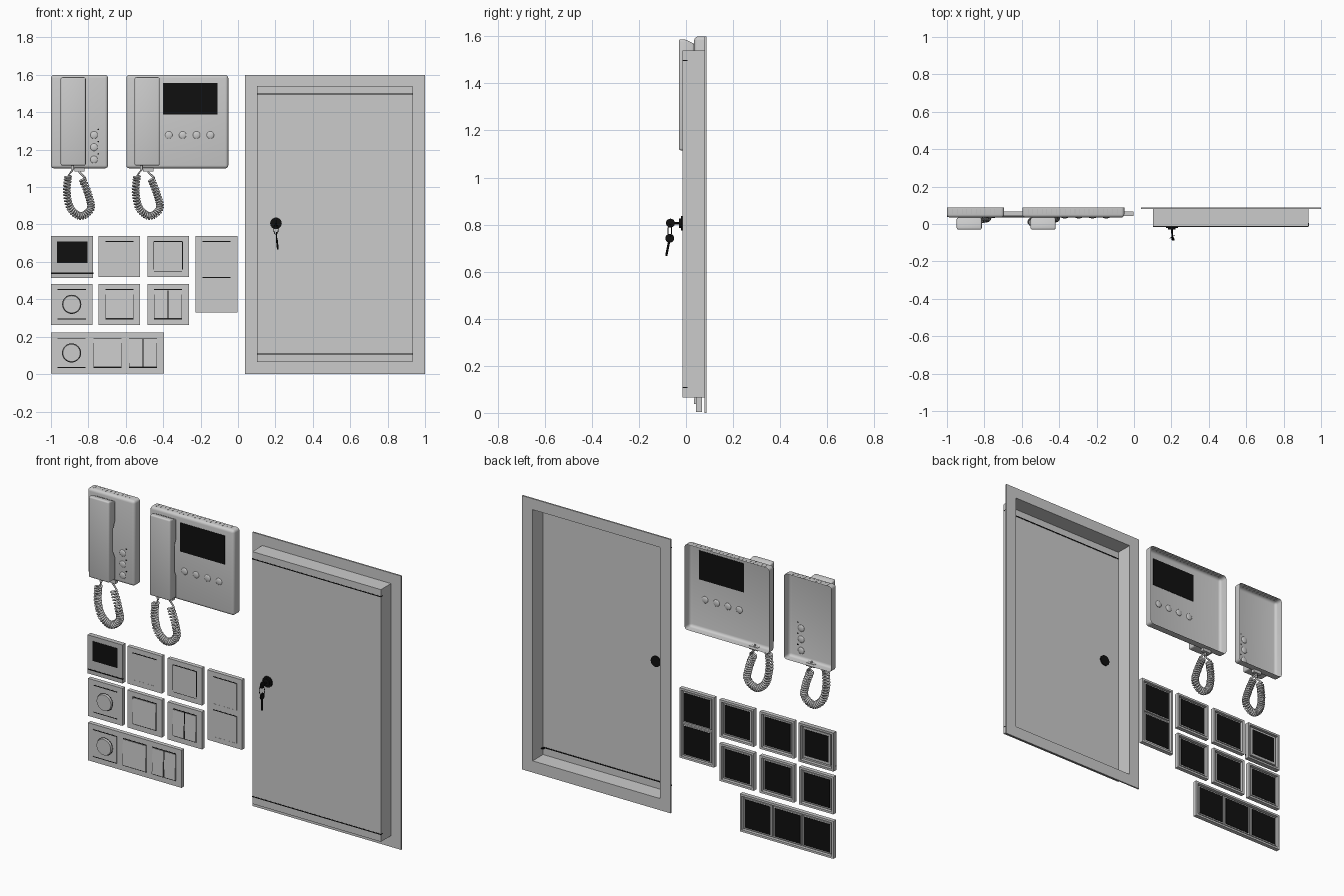
import bpy, bmesh, math
from mathutils import Vector

if "Cube" in bpy.data.objects:
    bpy.data.objects.remove(bpy.data.objects["Cube"])


def mat(name, v):
    m = bpy.data.materials.new(name)
    m.diffuse_color = (v, v, v, 1)
    m.use_nodes = True
    m.node_tree.nodes["Principled BSDF"].inputs["Base Color"].default_value = m.diffuse_color
    return m


BLACK, DARK = mat("black", 0.005), mat("dark_grey", 0.5)


def finish(name, bm, m=None, smooth=False):
    bmesh.ops.recalc_face_normals(bm, faces=bm.faces)
    me = bpy.data.meshes.new(name)
    bm.to_mesh(me)
    bm.free()
    ob = bpy.data.objects.new(name, me)
    bpy.context.collection.objects.link(ob)
    if m:
        me.materials.append(m)
    if smooth:
        bpy.ops.object.select_all(action='DESELECT')
        ob.select_set(True)
        bpy.context.view_layer.objects.active = ob
        bpy.ops.object.shade_smooth_by_angle(angle=math.radians(40))
    return ob


def box(name, x0, x1, y0, y1, z0, z1, m=None, open_back=False, bevel=0, tilt=0):
    bm = bmesh.new()
    bmesh.ops.create_cube(bm, size=1)
    for v in bm.verts:
        low_front = v.co.y < 0 and v.co.z < 0
        v.co = (x0 if v.co.x < 0 else x1, y0 if v.co.y < 0 else y1, z0 if v.co.z < 0 else z1)
        if low_front:
            v.co.y -= tilt
    if open_back:
        bmesh.ops.delete(bm, geom=[f for f in bm.faces if f.normal.y > 0.9], context='FACES')
    if bevel:
        edges = [e for e in bm.edges if not e.is_boundary]
        bmesh.ops.bevel(bm, geom=edges, offset=bevel, segments=4, profile=0.5, affect='EDGES')
    return finish(name, bm, m, bevel > 0)


def rod(name, a, b, r, m=None, seg=32, r2=None):
    a, b = Vector(a), Vector(b)
    bm = bmesh.new()
    bmesh.ops.create_cone(bm, cap_ends=True, segments=seg, radius1=r,
                          radius2=r if r2 is None else r2, depth=(b - a).length)
    q = (b - a).to_track_quat('Z', 'Y')
    for v in bm.verts:
        v.co = q @ v.co + (a + b) / 2
    return finish(name, bm, m, True)


def cut(ob, cutter):
    mod = ob.modifiers.new("cut", 'BOOLEAN')
    mod.operation, mod.solver, mod.object = 'DIFFERENCE', 'EXACT', cutter
    with bpy.context.temp_override(object=ob, active_object=ob):
        bpy.ops.object.modifier_apply(modifier=mod.name)
    bpy.data.objects.remove(cutter)


def wire(name, pts, r, m=None, res=1, cyclic=False):
    cu = bpy.data.curves.new(name, 'CURVE')
    cu.dimensions, cu.bevel_depth, cu.bevel_resolution = '3D', r, res
    cu.use_fill_caps = True
    sp = cu.splines.new('POLY')
    sp.points.add(len(pts) - 1)
    for p, co in zip(sp.points, pts):
        p.co = (*co, 1)
    sp.use_cyclic_u, sp.use_smooth = cyclic, True
    ob = bpy.data.objects.new(name, cu)
    bpy.context.collection.objects.link(ob)
    if m:
        cu.materials.append(m)
    return ob


# ---- cabinet: flange ring, protruding open-backed box, lock ----
flange = box("cabinet_flange", 0.037, 1.0, 0.079, 0.088, 0, 1.6)
cut(flange, box("opening", 0.105, 0.931, 0.0, 0.2, 0.068, 1.536))
box("cabinet_door_box", 0.102, 0.934, -0.014, 0.08, 0.065, 1.539, open_back=True)
for z in (0.108, 1.497):
    box("door_gap", 0.1015, 0.93, -0.0148, -0.012, z - 0.003, z + 0.003, BLACK)
    box("hinge_slot", 0.92, 0.935, -0.0145, 0.006, z - 0.002, z + 0.002, BLACK)
LX, LZ = 0.203, 0.806
rod("lock_rim", (LX, -0.008, LZ), (LX, -0.022, LZ), 0.031, BLACK)
rod("lock_barrel", (LX, -0.022, LZ), (LX, -0.03, LZ), 0.02, BLACK)


def key(tag, c, tip):
    c, tip = Vector(c), Vector(tip)
    d = (tip - c).normalized()
    rod("key_bow_" + tag, c - Vector((0.003, 0, 0)), c + Vector((0.003, 0, 0)), 0.019, BLACK, 20)
    rod("key_blade_" + tag, c + d * 0.015, tip, 0.005, BLACK, 8)


key("inserted", (LX, -0.066, LZ), (LX, -0.02, LZ))
key("spare", (LX + 0.002, -0.069, 0.742), (LX + 0.01, -0.084, 0.668))
ring = [(LX + 0.012 * math.cos(a), -0.069 + 0.008 * math.cos(a), 0.774 + 0.026 * math.sin(a))
        for a in (i * math.tau / 24 for i in range(24))]
wire("key_ring", ring, 0.002, BLACK, cyclic=True)


# ---- intercom phones ----
def handset(x0, x1):
    prof = [(-0.03, 1.115), (-0.03, 1.588), (0.0, 1.585), (0.034, 1.568), (0.034, 1.46),
            (0.016, 1.42), (0.016, 1.28), (0.034, 1.24), (0.034, 1.115)]
    bm = bmesh.new()
    f = bm.faces.new([bm.verts.new((x0, y, z)) for y, z in prof])
    r = bmesh.ops.extrude_face_region(bm, geom=[f])
    for v in r['geom']:
        if isinstance(v, bmesh.types.BMVert):
            v.co.x = x1
    bmesh.ops.recalc_face_normals(bm, faces=bm.faces)
    edges = [e for e in bm.edges if e.calc_face_angle(0) > 1.2]
    bmesh.ops.bevel(bm, geom=edges, offset=0.009, segments=3, profile=0.5, affect='EDGES')
    finish("handset", bm, smooth=True)


def coil_cord(dx):
    ctrl = [Vector((x + dx, y, z)) for x, y, z in (
        (-0.905, 0.005, 1.09), (-0.908, 0.008, 1.06), (-0.915, 0.012, 0.97), (-0.895, 0.018, 0.885),
        (-0.84, 0.024, 0.845), (-0.787, 0.03, 0.885), (-0.80, 0.035, 0.96),
        (-0.832, 0.04, 1.045), (-0.84, 0.045, 1.08))]
    path = []
    for p0, p1, p2, p3 in zip(ctrl, ctrl[1:], ctrl[2:], ctrl[3:]):
        for i in range(60):
            t = i / 60
            path.append(0.5 * (2 * p1 + (p2 - p0) * t + (2 * p0 - 5 * p1 + 4 * p2 - p3) * t * t
                               + (3 * p1 - p0 - 3 * p2 + p3) * t ** 3))
    pts = [Vector((-0.885 + dx, 0.0, 1.12)), Vector((-0.885 + dx, 0.0, 1.09))]
    for i in range(len(path) - 1):
        t = (path[i + 1] - path[i]).normalized()
        n = (Vector((0, 1, 0)) - t * t.y).normalized()
        a = i * math.tau / 10
        pts.append(path[i] + 0.017 * (math.cos(a) * n + math.sin(a) * t.cross(n)))
    pts += [Vector((-0.848 + dx, 0.05, 1.08)), Vector((-0.848 + dx, 0.05, 1.11))]
    wire("coiled_cord", pts, 0.0055)
    box("cord_plug", -0.875 + dx, -0.82 + dx, 0.04, 0.062, 1.082, 1.102)
    rod("handset_plug", (-0.885 + dx, 0, 1.118), (-0.885 + dx, 0, 1.095), 0.008, seg=12)


def bump(x, z, r=0.02):
    bm = bmesh.new()
    bmesh.ops.create_uvsphere(bm, u_segments=20, v_segments=10, radius=r)
    for v in bm.verts:
        v.co = (v.co.x + x, v.co.y * 0.3 + 0.036, v.co.z + z)
    finish("call_button", bm, smooth=True)


for x0, x1, hx, dx in ((-1.0, -0.695, -0.948, 0), (-0.597, -0.052, -0.553, 0.368)):
    box("phone_body", x0, x1, 0.035, 0.087, 1.1, 1.599, open_back=True, bevel=0.016)
    handset(hx, hx + 0.134)
    coil_cord(dx)
    n = int((x1 - x0 - 0.06) / 0.025)
    for i in range(n + 1):
        x = x0 + 0.03 + i * 0.025
        box("vent_slot", x, x + 0.003, 0.053, 0.08, 1.596, 1.6, DARK)
for z in (1.278, 1.213, 1.147):
    bump(-0.77, z)
    rod("indicator", (-0.747, 0.033, z + 0.03), (-0.747, 0.036, z + 0.03), 0.004, BLACK, 12)
for i in range(4):
    bump(-0.37 + i * 0.074, 1.278)
box("phone_screen", -0.4, -0.11, 0.0335, 0.037, 1.388, 1.557, BLACK)


# ---- wall plates ----
F = 0.043  # plate front


def plate(x0, x1, z0, z1, modules):
    p = box("wall_plate", x0, x1, F, 0.067, z0, z1)
    cut(p, box("c", x0 + 0.012, x1 - 0.012, F + 0.006, 0.1, z0 + 0.012, z1 - 0.012))
    for kind, x, z in modules:
        cut(p, box("c", x - 0.077, x + 0.077, 0, 0.1, z - 0.079, z + 0.079))
    for kind, x, z in modules:
        box("module_rim", x - 0.09, x + 0.09, F + 0.005, 0.06, z - 0.09, z + 0.09)
        box("module_back", x - 0.083, x + 0.083, 0.058, 0.062, z - 0.083, z + 0.083, BLACK)
        box("gap_top", x - 0.075, x + 0.075, F - 0.0006, F + 0.004, z + 0.076, z + 0.081, BLACK)
        if kind in ("socket", "covered"):
            ins = box("socket_insert", x - 0.076, x + 0.076, F - 0.001, F + 0.014, z - 0.078, z + 0.076)
            cut(ins, rod("c", (x, 0, z), (x, F + 0.009, z), 0.056, seg=40))
            holes = [(-0.029, 0), (0.029, 0), (0, -0.04 if kind == "socket" else -0.047)]
            if kind == "covered":
                holes.append((0, 0.047))
                for s in (-1, 1):
                    box("cover_gap", x + s * 0.077 - 0.002, x + s * 0.077 + 0.002, F - 0.002,
                        F + 0.004, z - 0.07, z + 0.08, BLACK)
            for a, b in holes:
                rod("socket_hole", (x + a, F + 0.007, z + b), (x + a, F + 0.01, z + b), 0.009, BLACK, 16)
        elif kind == "dial":
            box("dial_insert", x - 0.076, x + 0.076, F - 0.001, F + 0.014, z - 0.076, z + 0.076)
            rod("dial_ring", (x, F, z), (x, F - 0.0018, z), 0.051, BLACK, 40)
            rod("dial_knob", (x, F, z), (x, F - 0.013, z), 0.049, None, 40, 0.046)
        else:
            spans = [(-0.075, 0.075)] if kind == "rocker" else [(-0.075, -0.003), (0.003, 0.075)]
            for a, b in spans:
                box("rocker", x + a, x + b, F - 0.002, F + 0.012, z - 0.075, z + 0.075, tilt=0.007)
            if kind == "double":
                box("rocker_gap", x - 0.003, x + 0.003, F - 0.001, F + 0.004, z - 0.075, z + 0.075, BLACK)
        if kind != "socket":
            box("gap_bottom", x - 0.075, x + 0.075, F - 0.0006, F + 0.004, z - 0.081, z - 0.076, BLACK)


COLS = ((-1.0, -0.778), (-0.745, -0.523), (-0.485, -0.263))
CX = [(a + b) / 2 for a, b in COLS]
for c, kind in ((1, "socket"), (2, "covered")):
    plate(*COLS[c], 0.52, 0.738, [(kind, CX[c], 0.63)])
for c, kind in enumerate(("dial", "rocker", "double")):
    plate(*COLS[c], 0.263, 0.482, [(kind, CX[c], 0.373)])
plate(-0.228, -0.004, 0.33, 0.738, [("socket", -0.115, 0.63), ("socket", -0.115, 0.437)])
plate(-1.0, -0.395, 0.003, 0.223, [("dial", -0.89, 0.113), ("rocker", -0.698, 0.113), ("double", -0.507, 0.113)])

# ---- video plate ----
vp = box("video_plate", -1.0, -0.774, F - 0.004, 0.067, 0.513, 0.738, DARK)
cut(vp, box("c", -0.988, -0.786, F + 0.004, 0.1, 0.525, 0.726))
box("video_screen", -0.968, -0.805, F - 0.0055, F, 0.595, 0.71, BLACK)
box("video_gap", -1.0005, -0.7735, F - 0.0048, F + 0.003, 0.535, 0.542, BLACK)
box("video_rim", -0.977, -0.797, F + 0.003, 0.06, 0.54, 0.72, DARK)
box("video_back", -0.965, -0.809, 0.058, 0.062, 0.555, 0.708, BLACK)
